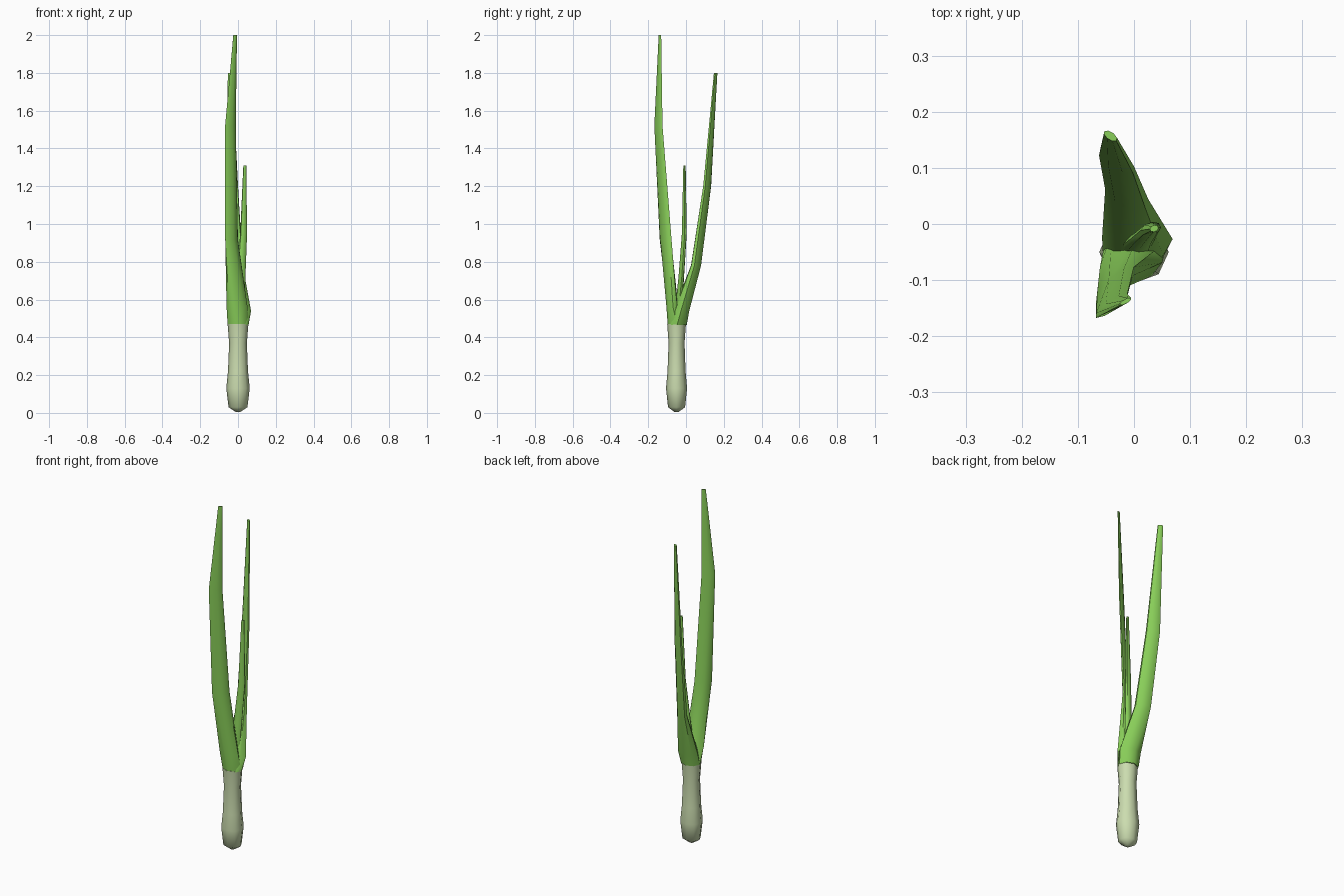
import bpy, bmesh, math

if "Cube" in bpy.data.objects:
    bpy.data.objects.remove(bpy.data.objects["Cube"])


def material(name, rgb):
    m = bpy.data.materials.new(name)
    m.diffuse_color = (*rgb, 1)
    m.use_nodes = True
    m.node_tree.nodes["Principled BSDF"].inputs["Base Color"].default_value = m.diffuse_color
    return m


PALE = material("pale stem", (0.60, 0.72, 0.43))
GREEN = material("leaf green", (0.25, 0.62, 0.10))


def loft(name, rings, mat, sides=8):
    """Tube through rings of (x, y, z, half width, half depth, turn in degrees)."""
    bm = bmesh.new()
    loops = []
    for x, y, z, a, b, turn in rings:
        t = math.radians(turn)
        loop = []
        for i in range(sides):
            # sample angles offset by the turn so rings stay aligned
            w = 2 * math.pi * i / sides - t
            u, v = a * math.cos(w), b * math.sin(w)
            loop.append(bm.verts.new((x + u * math.cos(t) - v * math.sin(t),
                                      y + u * math.sin(t) + v * math.cos(t), z)))
        loops.append(loop)
    for lo, hi in zip(loops, loops[1:]):
        for i in range(sides):
            j = (i + 1) % sides
            bm.faces.new((lo[i], lo[j], hi[j], hi[i]))
    bm.faces.new(loops[0][::-1])
    bm.faces.new(loops[-1])
    bmesh.ops.recalc_face_normals(bm, faces=bm.faces)
    me = bpy.data.meshes.new(name)
    bm.to_mesh(me)
    bm.free()
    me.materials.append(mat)
    ob = bpy.data.objects.new(name, me)
    bpy.context.collection.objects.link(ob)
    bpy.context.view_layer.objects.active = ob
    ob.select_set(True)
    bpy.ops.object.shade_smooth_by_angle(angle=math.radians(50))
    ob.select_set(False)
    return ob


# Pale bulb and stem
loft("stem", [(0, -0.05, z, r, r * 0.9, 0) for z, r in
              [(0.005, 0.012), (0.03, 0.05), (0.13, 0.062), (0.22, 0.053),
               (0.37, 0.047), (0.47, 0.055)]], PALE)

# Back leaf, leaning to +y
loft("back_leaf", [(0, -0.047, 0.465, 0.056, 0.051, 0),
                   (0.006, -0.025, 0.54, 0.063, 0.042, -5),
                   (-0.013, 0.053, 0.78, 0.043, 0.022, -28),
                   (-0.031, 0.112, 1.2, 0.037, 0.014, -30),
                   (-0.042, 0.157, 1.8, 0.014, 0.007, -35)], GREEN)

# Front leaf, tallest, leaning to -y
loft("front_leaf", [(0, -0.048, 0.466, 0.055, 0.049, 0),
                    (-0.005, -0.072, 0.56, 0.056, 0.031, 8),
                    (-0.034, -0.108, 0.92, 0.046, 0.014, 42),
                    (-0.04, -0.146, 1.52, 0.036, 0.009, 35),
                    (-0.015, -0.138, 2.0, 0.012, 0.004, 30)], GREEN)

# Short inner leaf
loft("inner_leaf", [(0.0, -0.045, 0.48, 0.03, 0.02, 0),
                    (0.016, -0.025, 0.72, 0.024, 0.014, 15),
                    (0.03, -0.009, 0.95, 0.019, 0.012, 20),
                    (0.036, -0.008, 1.31, 0.008, 0.006, 20)], GREEN)
